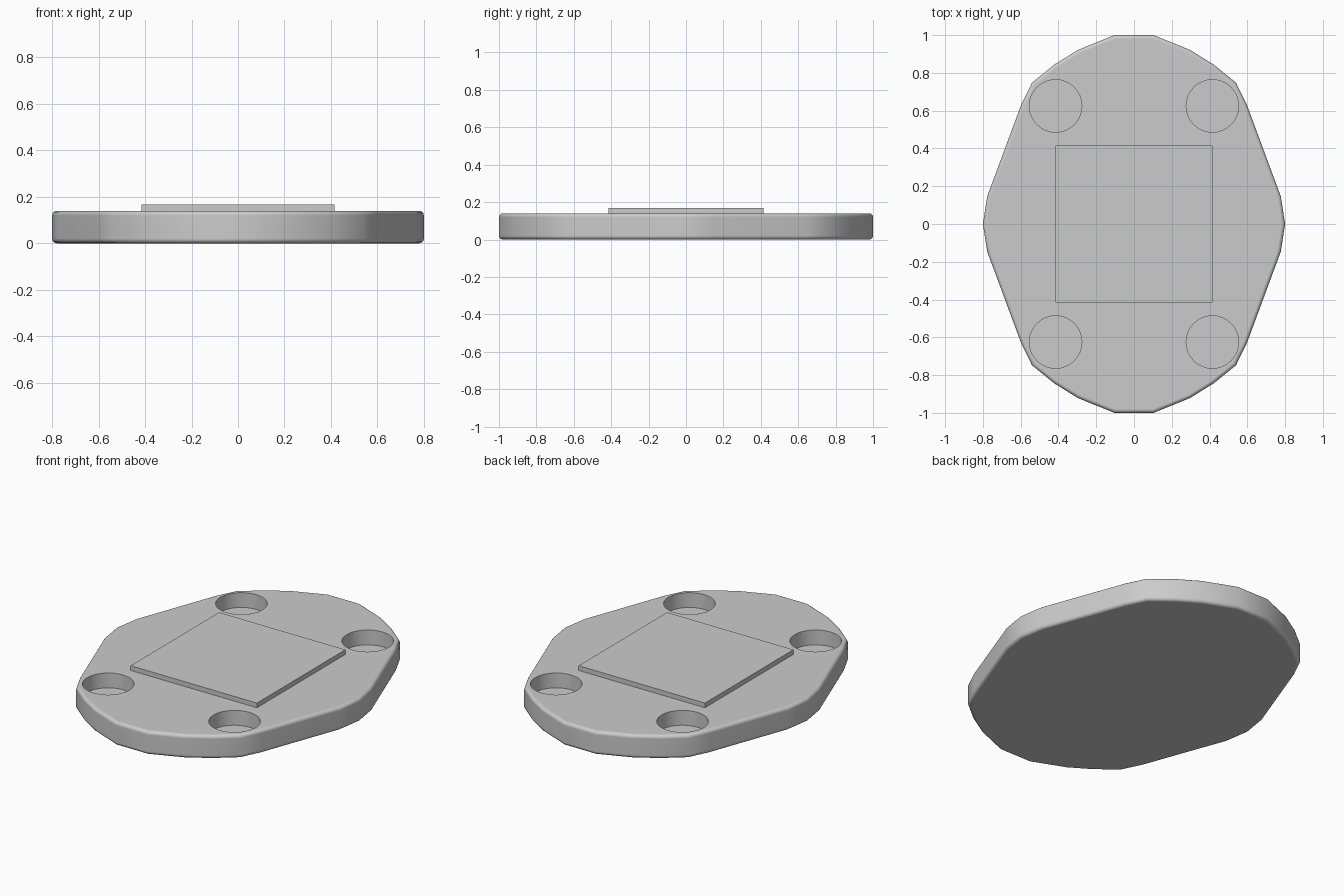
import bpy, bmesh, math
from mathutils import Matrix

cube = bpy.data.objects.get("Cube")
if cube:
    bpy.data.objects.remove(cube, do_unlink=True)

PLATE_TOP, PAD_TOP, HOLE_FLOOR = 0.14, 0.168, 0.052
PAD_HALF, HOLE_R = 0.415, 0.139
HOLE_X, HOLE_Y = 0.415, 0.625

grey = bpy.data.materials.new("plain_grey")
grey.use_nodes = True
grey.diffuse_color = (0.6, 0.6, 0.6, 1)
grey.node_tree.nodes["Principled BSDF"].inputs["Base Color"].default_value = (0.6, 0.6, 0.6, 1)


def make_object(name, bm):
    bmesh.ops.recalc_face_normals(bm, faces=bm.faces)
    mesh = bpy.data.meshes.new(name)
    bm.to_mesh(mesh)
    bm.free()
    mesh.materials.append(grey)
    obj = bpy.data.objects.new(name, mesh)
    bpy.context.collection.objects.link(obj)
    return obj


# Faceted oval outline: one quarter, mirrored to all four
quarter = [(0.8, 0), (0.777, 0.147), (0.598, 0.63), (0.54, 0.748),
           (0.423, 0.843), (0.296, 0.922), (0.103, 1)]
half = quarter + [(-x, y) for x, y in reversed(quarter)]
outline = half + [(-x, -y) for x, y in half[1:-1]]

# Base plate with rounded upper and lower rims
bm = bmesh.new()
face = bm.faces.new([bm.verts.new((x, y, 0)) for x, y in outline])
top = bmesh.ops.extrude_face_region(bm, geom=[face])["geom"]
bmesh.ops.translate(bm, vec=(0, 0, PLATE_TOP),
                    verts=[v for v in top if isinstance(v, bmesh.types.BMVert)])
rims = [e for e in bm.edges if abs(e.verts[0].co.z - e.verts[1].co.z) < 0.001]
bmesh.ops.bevel(bm, geom=rims, offset=0.02, segments=4, profile=0.5, affect='EDGES')
plate = make_object("base_plate", bm)

# Four round blind recesses near the corners
bm = bmesh.new()
for sx in (-1, 1):
    for sy in (-1, 1):
        place = Matrix.Translation((sx * HOLE_X, sy * HOLE_Y, HOLE_FLOOR + 0.1))
        bmesh.ops.create_cone(bm, cap_ends=True, segments=32, radius1=HOLE_R,
                              radius2=HOLE_R, depth=0.2, matrix=place)
cutter = make_object("recess_cutter", bm)
cutter.hide_render = True

cut = plate.modifiers.new("recesses", 'BOOLEAN')
cut.operation = 'DIFFERENCE'
cut.solver = 'EXACT'
cut.object = cutter
bpy.ops.object.select_all(action='DESELECT')
plate.select_set(True)
bpy.context.view_layer.objects.active = plate
bpy.ops.object.modifier_apply(modifier=cut.name)
bpy.data.objects.remove(cutter, do_unlink=True)

# Smooth sides and rims, flat top and bottom, crisp recess edges
bpy.ops.object.shade_smooth_by_angle(angle=math.radians(40))
weighted = plate.modifiers.new("flat_top_normals", 'WEIGHTED_NORMAL')
weighted.keep_sharp = True

# Raised square pad in the middle, seated slightly into the plate
bm = bmesh.new()
pad_bottom = PLATE_TOP - 0.01
bmesh.ops.create_cube(
    bm, size=1,
    matrix=Matrix.Translation((0, 0, (PAD_TOP + pad_bottom) / 2))
    @ Matrix.Diagonal((2 * PAD_HALF, 2 * PAD_HALF, PAD_TOP - pad_bottom, 1)))
make_object("square_pad", bm)
